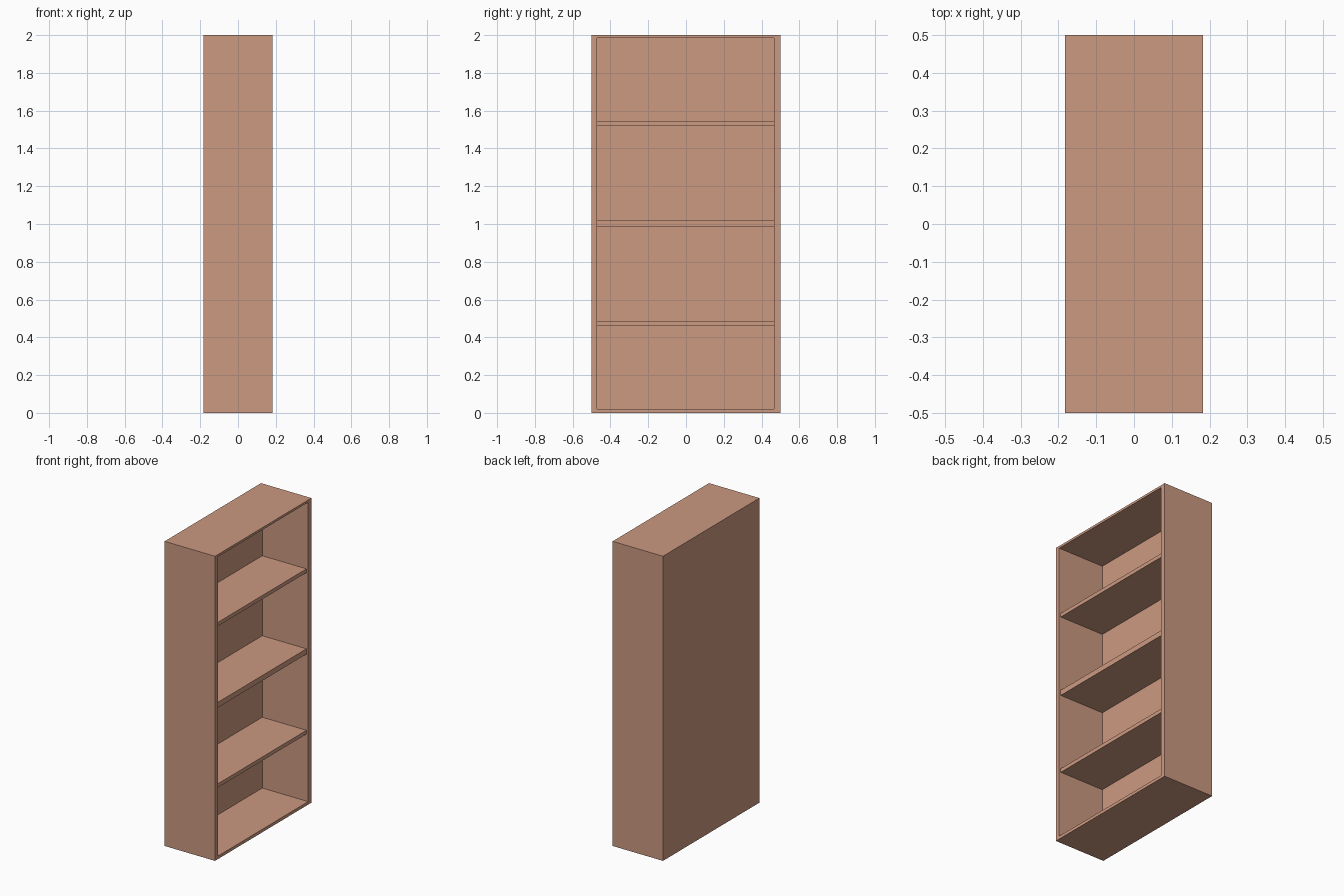
import bpy, bmesh
from mathutils import Vector

if "Cube" in bpy.data.objects:
    bpy.data.objects.remove(bpy.data.objects["Cube"])

wood = bpy.data.materials.new("wood")
wood.diffuse_color = (0.60, 0.32, 0.22, 1)
wood.use_nodes = True
wood.node_tree.nodes["Principled BSDF"].inputs["Base Color"].default_value = wood.diffuse_color

HX, HY, H = 0.183, 0.5, 2.0          # half depth, half width, height
Y0, Y1, Z0, Z1 = -0.47, 0.466, 0.02, 1.985   # opening
BACK, SHELF_FRONT = -0.15, 0.171     # inner back face, shelf front edge


def box_bmesh(lo, hi):
    lo, hi = Vector(lo), Vector(hi)
    bm = bmesh.new()
    bmesh.ops.create_cube(bm, size=1)
    bmesh.ops.scale(bm, vec=hi - lo, verts=bm.verts)
    bmesh.ops.translate(bm, vec=(lo + hi) / 2, verts=bm.verts)
    return bm


def add_object(name, bm):
    bmesh.ops.recalc_face_normals(bm, faces=bm.faces)
    mesh = bpy.data.meshes.new(name)
    bm.to_mesh(mesh)
    bm.free()
    mesh.materials.append(wood)
    obj = bpy.data.objects.new(name, mesh)
    bpy.context.collection.objects.link(obj)


# Case: a box whose +x face is inset to the opening and pushed back
bm = box_bmesh((-HX, -HY, 0), (HX, HY, H))
front = max(bm.faces, key=lambda f: f.calc_center_median().x)
bmesh.ops.inset_region(bm, faces=[front], thickness=0.02)
for v in front.verts:
    v.co.y = Y0 if v.co.y < 0 else Y1
    v.co.z = Z0 if v.co.z < H / 2 else Z1
cavity = bmesh.ops.extrude_discrete_faces(bm, faces=[front])["faces"][0]
for v in cavity.verts:
    v.co.x = BACK
add_object("bookcase_case", bm)

# Shelves: slightly set back, the middle one thicker
for i, (bottom, top) in enumerate([(0.46, 0.485), (0.985, 1.02), (1.52, 1.545)]):
    add_object(f"shelf_{i + 1}", box_bmesh((BACK, Y0, bottom), (SHELF_FRONT, Y1, top)))
